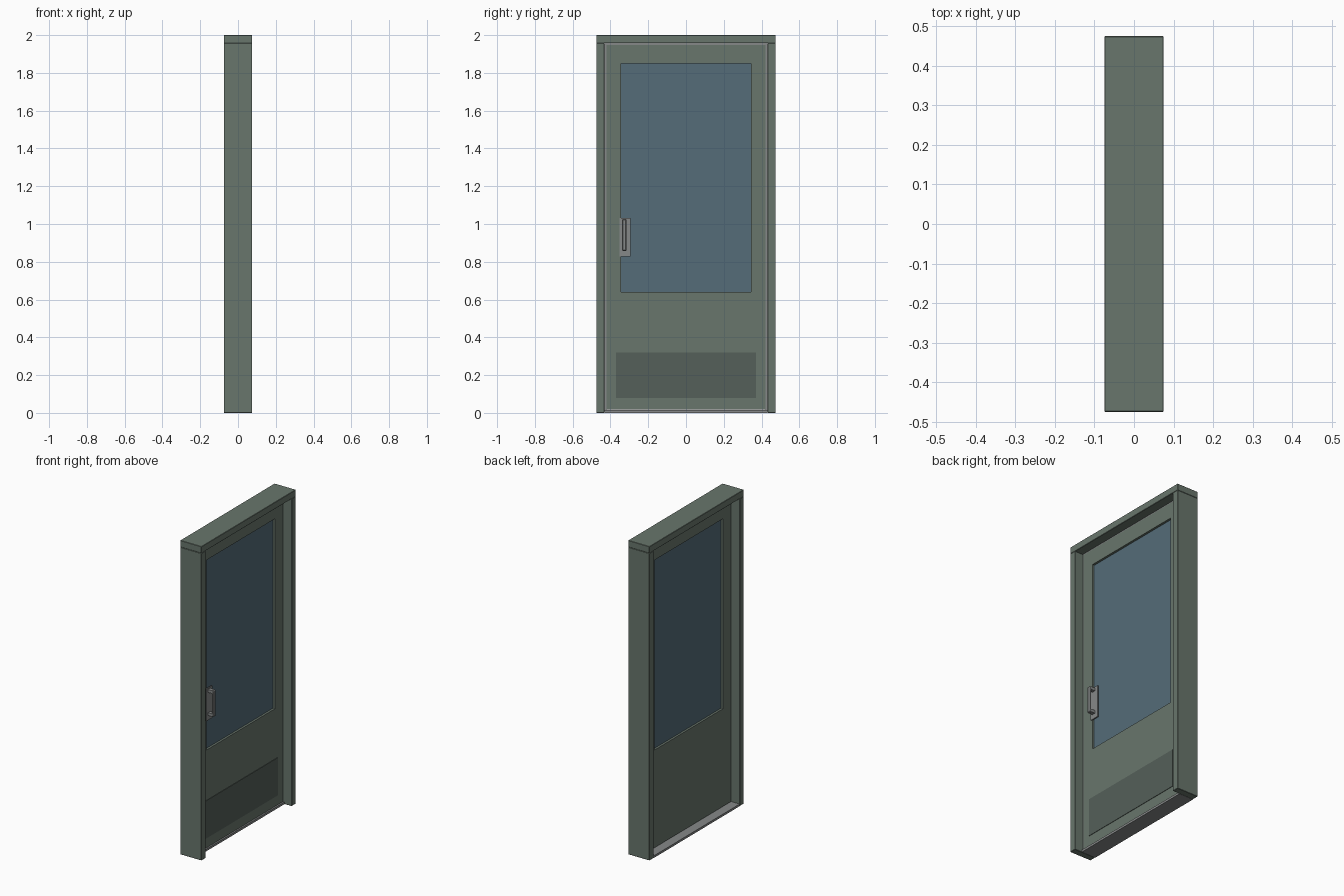
import bpy

if "Cube" in bpy.data.objects:
    bpy.data.objects.remove(bpy.data.objects["Cube"])


def material(name, color):
    m = bpy.data.materials.new(name)
    m.diffuse_color = (*color, 1)
    m.use_nodes = True
    m.node_tree.nodes["Principled BSDF"].inputs["Base Color"].default_value = m.diffuse_color
    return m


GREEN = material("painted_green", (0.14, 0.18, 0.15))
GLASS = material("blue_glass", (0.09, 0.15, 0.19))
METAL = material("grey_metal", (0.24, 0.25, 0.25))
DARK = material("dark_plate", (0.09, 0.115, 0.10))


def box(name, x, y, z, mat, bevel=0.0):
    """Box given as (min, max) ranges on each axis."""
    bpy.ops.mesh.primitive_cube_add(
        size=1, location=[sum(r) / 2 for r in (x, y, z)])
    ob = bpy.context.object
    ob.name = name
    ob.scale = [r[1] - r[0] for r in (x, y, z)]
    bpy.ops.object.transform_apply(location=False, rotation=False, scale=True)
    ob.data.materials.append(mat)
    if bevel:
        mod = ob.modifiers.new("bevel", "BEVEL")
        mod.width = bevel
        mod.segments = 1
    return ob


def pair(name, x, y, z, mat, bevel=0.0):
    """A box on each side of the door, mirrored in y."""
    box(name + "_left", x, (-y[1], -y[0]), z, mat, bevel)
    box(name + "_right", x, y, z, mat, bevel)


FRAME = (-0.075, 0.075)
LEAF = (-0.02, 0.02)
SEAL = (-0.016, 0.016)

# Outer frame and threshold
pair("jamb", FRAME, (0.432, 0.475), (0, 1.957), GREEN, 0.002)
box("header", FRAME, (-0.475, 0.475), (1.957, 2), GREEN, 0.002)
box("threshold", (-0.075, 0.025), (-0.432, 0.432), (0, 0.014), METAL)

# Seals filling the gap between frame and leaf
pair("side_seal", SEAL, (0.422, 0.432), (0.014, 1.957), METAL)
box("top_seal", SEAL, (-0.422, 0.422), (1.948, 1.957), METAL)

# Door leaf
pair("stile", LEAF, (0.345, 0.422), (0.64, 1.85), GREEN)
box("top_rail", LEAF, (-0.422, 0.422), (1.85, 1.948), GREEN)
box("bottom_panel", LEAF, (-0.422, 0.422), (0.018, 0.64), GREEN)
box("glass_pane", (-0.006, 0.006), (-0.345, 0.345), (0.64, 1.85), GLASS)
box("kick_plate", (0.02, 0.023), (-0.37, 0.37), (0.08, 0.32), DARK)

# Pull handle
box("handle_plate", (0.018, 0.026), (-0.353, -0.293), (0.828, 1.033), METAL, 0.001)
for label, z in (("lower", 0.859), ("upper", 1.006)):
    box("handle_post_" + label, (0.024, 0.056), (-0.338, -0.314), (z, z + 0.018), METAL)
box("handle_grip", (0.05, 0.065), (-0.338, -0.314), (0.857, 1.026), METAL, 0.005)
